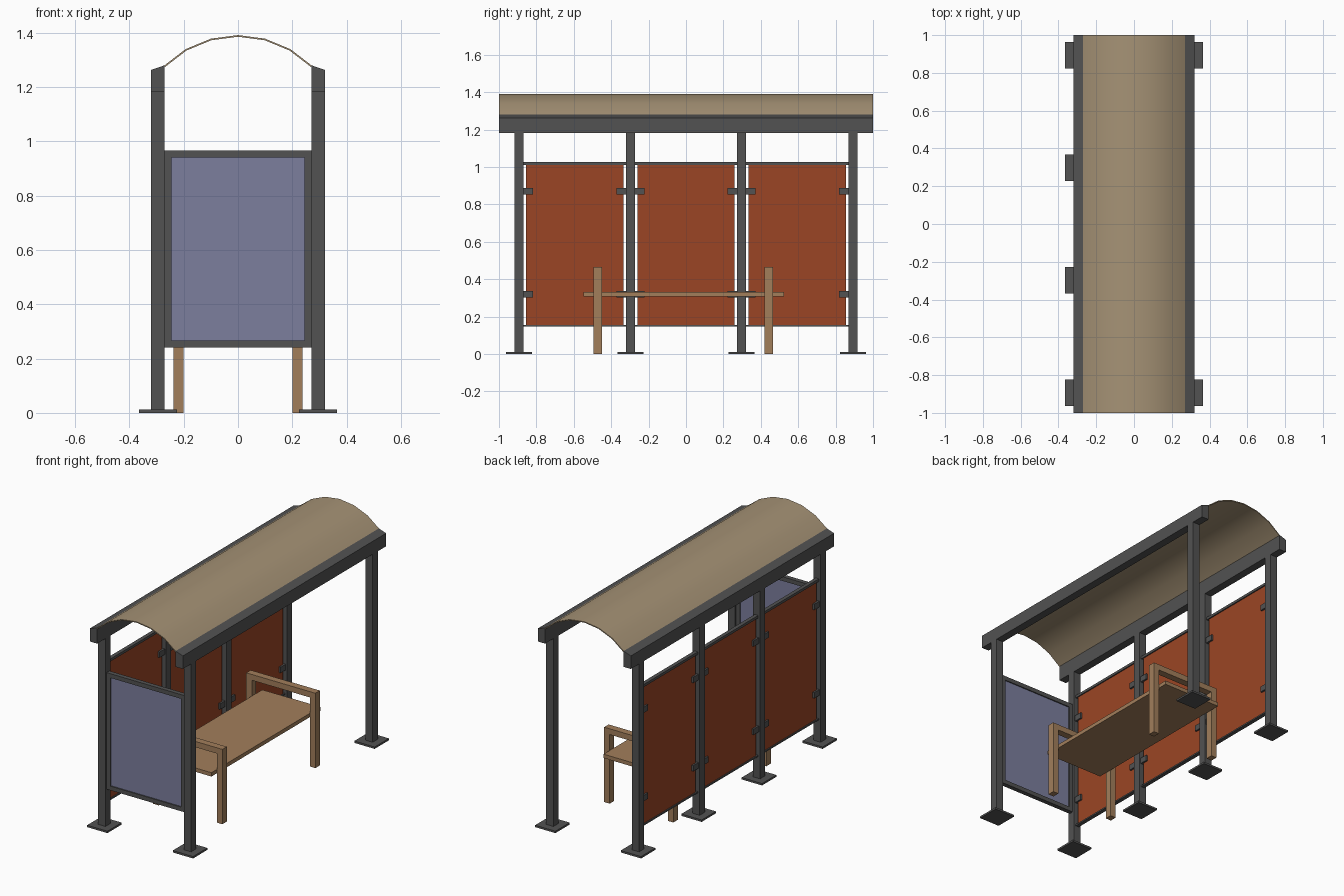
import bpy, bmesh
from math import sin, cos, radians

if "Cube" in bpy.data.objects:
    bpy.data.objects.remove(bpy.data.objects["Cube"])


def material(name, rgb):
    m = bpy.data.materials.new(name)
    m.diffuse_color = (*rgb, 1)
    m.use_nodes = True
    m.node_tree.nodes["Principled BSDF"].inputs["Base Color"].default_value = m.diffuse_color
    return m


METAL = material("dark_metal", (0.085, 0.085, 0.085))
ORANGE = material("orange_panel", (0.33, 0.06, 0.018))
BLUE = material("blue_panel", (0.2, 0.21, 0.34))
WOOD = material("wood", (0.36, 0.21, 0.105))
TAN = material("tan_roof", (0.38, 0.29, 0.18))


def finish(name, bm, mat):
    bmesh.ops.recalc_face_normals(bm, faces=bm.faces)
    me = bpy.data.meshes.new(name)
    bm.to_mesh(me)
    bm.free()
    me.materials.append(mat)
    ob = bpy.data.objects.new(name, me)
    bpy.context.collection.objects.link(ob)
    return ob


def boxes(name, mat, *ranges):
    """One object made of boxes, each (x0, x1, y0, y1, z0, z1)."""
    bm = bmesh.new()
    for x0, x1, y0, y1, z0, z1 in ranges:
        verts = bmesh.ops.create_cube(bm, size=1)["verts"]
        for v in verts:
            v.co = (x1 if v.co.x > 0 else x0,
                    y1 if v.co.y > 0 else y0,
                    z1 if v.co.z > 0 else z0)
    return finish(name, bm, mat)


def extrude_y(name, mat, profile, y0, y1):
    """Extrude a closed x-z profile along y."""
    bm = bmesh.new()
    face = bm.faces.new([bm.verts.new((x, y0, z)) for x, z in profile])
    new = bmesh.ops.extrude_face_region(bm, geom=[face])["geom"]
    bmesh.ops.translate(bm, vec=(0, y1 - y0, 0),
                        verts=[g for g in new if isinstance(g, bmesh.types.BMVert)])
    return finish(name, bm, mat)


PX, H, BEAM_Z = 0.295, 0.025, 1.182     # post centre x, half width, beam underside
POST_Y = [-0.893, -0.297, 0.297, 0.893]


# Posts with base plates: four at the back, two at the front
def post(name, x, y):
    boxes(name, METAL, (x - H, x + H, y - H, y + H, 0.005, BEAM_Z))
    boxes(name + "_base_plate", METAL, (x - 0.07, x + 0.07, y - 0.07, y + 0.07, 0, 0.012))


for i, y in enumerate(POST_Y):
    post(f"back_post_{i + 1}", -PX, y)
for label, y in (("left", POST_Y[0]), ("right", POST_Y[-1])):
    post(f"front_post_{label}", PX, y)

# Roof beams with sloping tops
for label, s in (("back", -1), ("front", 1)):
    extrude_y(f"{label}_roof_beam", METAL,
              [(s * 0.32, BEAM_Z), (s * 0.27, BEAM_Z), (s * 0.27, 1.28), (s * 0.32, 1.263)], -1, 1)

# Curved roof sheet
R, THICK = 0.386, 0.006
angles = [radians(a) for a in range(-45, 46, 15)]
arc = lambda r: [(r * sin(a), 1.391 - R + r * cos(a)) for a in angles]
roof = extrude_y("roof_sheet", TAN, arc(R) + arc(R - THICK)[::-1], -1, 1)
bpy.context.view_layer.objects.active = roof
roof.select_set(True)
bpy.ops.object.shade_smooth_by_angle(angle=radians(30))

# Back wall: orange panels, rails and clips in each bay
for i in range(3):
    a, b = POST_Y[i] + H, POST_Y[i + 1] - H
    boxes(f"back_panel_{i + 1}", ORANGE, (-PX - 0.005, -PX + 0.005, a + 0.013, b - 0.013, 0.152, 1.015))
    boxes(f"back_rails_{i + 1}", METAL,
          (-PX - 0.012, -PX + 0.012, a, b, 1.01, 1.026),
          (-PX - 0.012, -PX + 0.012, a, b, 0.147, 0.156))
    boxes(f"panel_clips_{i + 1}", METAL,
          *[(-PX - 0.016, -PX + 0.016, y0, y1, z - 0.018, z + 0.018)
            for z in (0.32, 0.87) for y0, y1 in ((a, a + 0.05), (b - 0.05, b))])

# End wall: framed blue panel
y, f = POST_Y[0], 0.026
X, Z0, Z1 = 0.27, 0.24, 0.966
boxes("end_panel_frame", METAL,
      (-X, -X + f, y - 0.014, y + 0.014, Z0, Z1),
      (X - f, X, y - 0.014, y + 0.014, Z0, Z1),
      (-X + f, X - f, y - 0.014, y + 0.014, Z0, Z0 + f),
      (-X + f, X - f, y - 0.014, y + 0.014, Z1 - f, Z1))
boxes("end_panel", BLUE, (-X + f, X - f, y - 0.007, y + 0.007, Z0 + f, Z1 - f))

# Bench: seat board and two leg frames with armrests
boxes("bench_seat", WOOD, (-0.2, 0.2, -0.547, 0.525, 0.307, 0.331))
for label, y in (("left", -0.472), ("right", 0.443)):
    y0, y1 = y - 0.022, y + 0.022
    boxes(f"bench_legs_{label}", WOOD,
          (-0.238, -0.2, y0, y1, 0, 0.43), (0.2, 0.238, y0, y1, 0, 0.43))
    boxes(f"bench_armrest_{label}", WOOD, (-0.238, 0.238, y0, y1, 0.43, 0.466))
